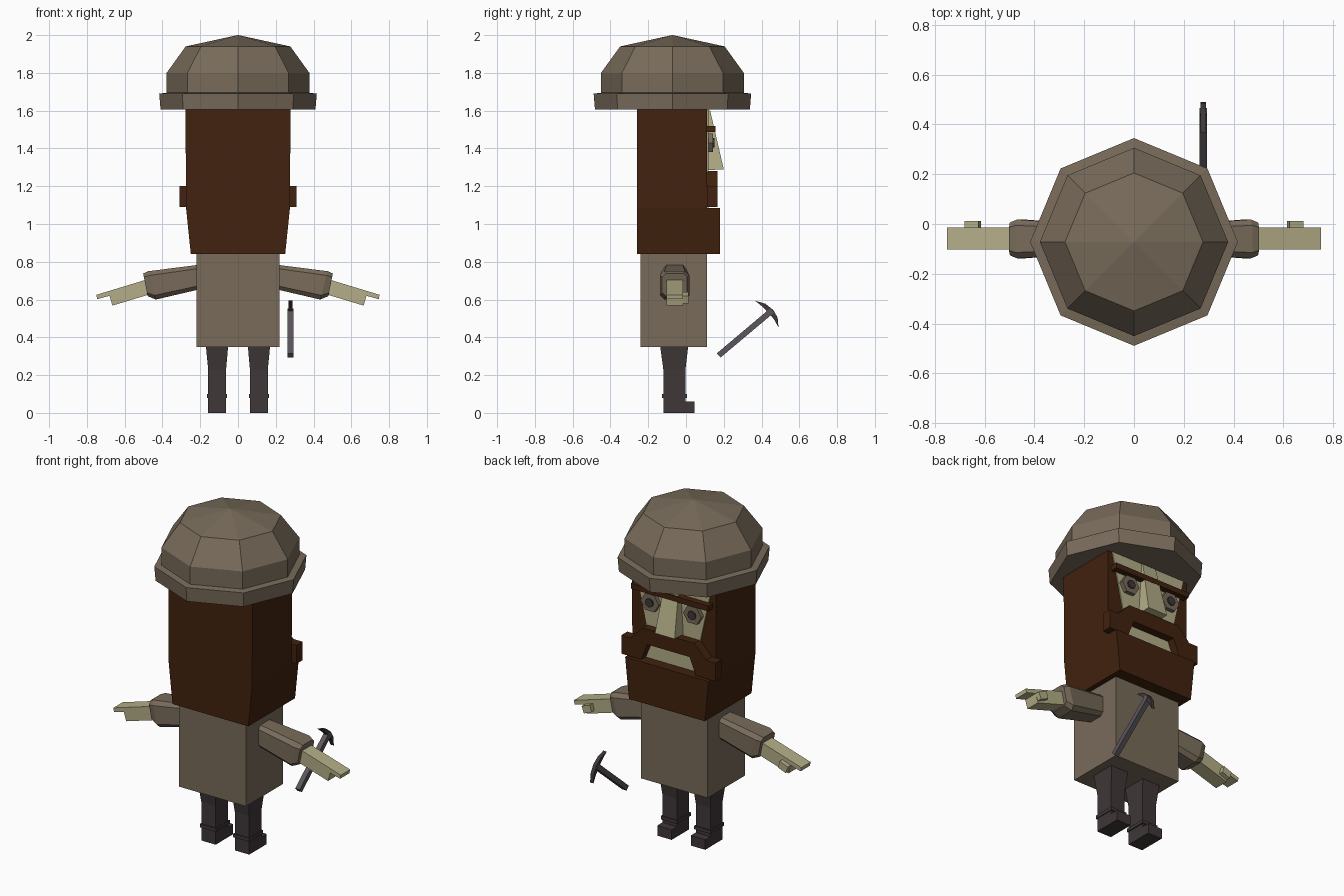
import bpy, bmesh, math

if "Cube" in bpy.data.objects:
    bpy.data.objects.remove(bpy.data.objects["Cube"])


def material(name, rgb):
    """Flat colour from 0-255 display values."""
    lin = [(c / 255 / 12.92) if c < 11 else ((c / 255 + 0.055) / 1.055) ** 2.4 for c in rgb]
    m = bpy.data.materials.new(name)
    m.diffuse_color = (*lin, 1)
    m.use_nodes = True
    m.node_tree.nodes["Principled BSDF"].inputs["Base Color"].default_value = m.diffuse_color
    return m


CLOTH = material("brown_cloth", (120, 107, 90))
HAIR = material("dark_brown_hair", (65, 34, 14))
SKIN = material("pale_skin", (180, 174, 136))
BOOT = material("dark_grey", (63, 55, 56))
STEEL = material("steel_grey", (92, 86, 92))


def loft(name, rings, mat):
    """Skin a list of equal-length point rings and cap both ends."""
    bm = bmesh.new()
    loops = [[bm.verts.new(p) for p in ring] for ring in rings]
    n = len(loops[0])
    for a, b in zip(loops, loops[1:]):
        for i in range(n):
            j = (i + 1) % n
            bm.faces.new((a[i], a[j], b[j], b[i]))
    bm.faces.new(loops[0][::-1])
    bm.faces.new(loops[-1])
    bmesh.ops.recalc_face_normals(bm, faces=bm.faces)
    me = bpy.data.meshes.new(name)
    bm.to_mesh(me)
    bm.free()
    me.materials.append(mat)
    ob = bpy.data.objects.new(name, me)
    bpy.context.collection.objects.link(ob)
    return ob


def rect_z(x0, x1, y0, y1, z):
    return [(x0, y0, z), (x1, y0, z), (x1, y1, z), (x0, y1, z)]


def box(name, x0, x1, y0, y1, z0, z1, mat):
    return loft(name, [rect_z(x0, x1, y0, y1, z0), rect_z(x0, x1, y0, y1, z1)], mat)


def prism_y(name, pts, y0, y1, mat):
    """Extrude an x-z outline along y."""
    return loft(name, [[(x, y, z) for x, z in pts] for y in (y0, y1)], mat)


def prism_x(name, pts, x0, x1, mat):
    """Extrude a y-z outline along x."""
    return loft(name, [[(x, y, z) for y, z in pts] for x in (x0, x1)], mat)


def mirrored(half):
    """Complete a right-half outline across x = 0."""
    return half + [(-x, z) for x, z in reversed(half)]


# Helmet: eight-sided dome with a raised rim
profile = [(0.41, 1.605), (0.417, 1.69), (0.378, 1.695), (0.378, 1.80), (0.277, 1.94), (0.002, 2.0)]
loft("helmet", [[(r * math.cos(k * math.pi / 4), -0.072 + r * math.sin(k * math.pi / 4), z)
                 for k in range(8)] for r, z in profile], CLOTH)

# Hair block with the beard stepping forward at the bottom
loft("head_and_beard", [rect_z(-0.25, 0.25, -0.26, 0.18, 0.842),
                        rect_z(-0.275, 0.275, -0.26, 0.18, 1.085),
                        rect_z(-0.275, 0.275, -0.26, 0.112, 1.086),
                        rect_z(-0.278, 0.278, -0.26, 0.112, 1.62)], HAIR)

# Face plates
prism_y("face", mirrored([(0.17, 1.25), (0.25, 1.605)]), 0.11, 0.118, SKIN)
prism_y("mouth", mirrored([(0.185, 1.085), (0.14, 1.20)]), 0.11, 0.118, SKIN)
prism_y("moustache", mirrored([(0.14, 1.19), (0.18, 1.09), (0.31, 1.09), (0.31, 1.20),
                               (0.25, 1.20), (0.17, 1.28)]), 0.11, 0.166, HAIR)
box("eyebrow", -0.255, 0.255, 0.11, 0.155, 1.488, 1.52, HAIR)

# Wedge nose
loft("nose", [[(-0.065, 0.115, 1.285), (0.065, 0.115, 1.285), (0.065, 0.2, 1.29), (-0.065, 0.2, 1.29)],
              [(-0.045, 0.115, 1.6), (0.045, 0.115, 1.6), (0.045, 0.128, 1.6), (-0.045, 0.128, 1.6)]], SKIN)

# Torso
box("body", -0.22, 0.22, -0.24, 0.11, 0.35, 0.845, CLOTH)


def sleeve_ring(x, zc, hy, hz, lean):
    """Chamfered cross-section of the sleeve."""
    c = 0.7
    pts = [(-1, -c), (-c, -1), (c, -1), (1, -c), (1, c), (c, 1), (-c, 1), (-1, c)]
    return [(x + lean * b, -0.06 + hy * a, zc + hz * b) for a, b in pts]


for s, side in ((-1, "left"), (1, "right")):
    def flip(ring):
        return [(s * x, y, z) for x, y, z in ring]

    # Eyes
    for part, r, y1, mat, n in (("eye", 0.06, 0.142, CLOTH, 6), ("pupil", 0.027, 0.15, BOOT, 8)):
        prism_y(f"{side}_{part}", [(s * 0.14 + r * math.cos(2 * math.pi * k / n),
                                    1.43 + 0.95 * r * math.sin(2 * math.pi * k / n))
                                   for k in range(n)], 0.11, y1, mat)

    # Arm: sleeve flaring outwards, flat hand, thumb
    loft(f"{side}_sleeve", [flip(r) for r in (
        sleeve_ring(0.20, 0.72, 0.06, 0.065, 0.0),
        sleeve_ring(0.455, 0.675, 0.078, 0.075, 0.02),
        sleeve_ring(0.49, 0.678, 0.066, 0.06, 0.012))], CLOTH)
    hand = [(0.47, 0.71), (0.75, 0.625), (0.745, 0.602), (0.68, 0.62), (0.665, 0.568), (0.47, 0.627)]
    prism_y(f"{side}_hand", [(s * x, z) for x, z in hand], -0.103, -0.015, SKIN)
    prism_y(f"{side}_thumb", [(s * x, z) for x, z in
                              [(0.625, 0.64), (0.68, 0.62), (0.665, 0.58), (0.615, 0.60)]],
            -0.016, 0.012, SKIN)

    # Leg, ankle band and foot
    loft(f"{side}_leg", [flip(r) for r in (
        rect_z(0.063, 0.158, -0.12, -0.003, 0.0),
        rect_z(0.063, 0.158, -0.12, -0.003, 0.23),
        rect_z(0.052, 0.17, -0.137, 0.012, 0.355))], BOOT)
    loft(f"{side}_ankle_band", [flip(rect_z(0.057, 0.163, -0.127, 0.004, z)) for z in (0.08, 0.10)], BOOT)
    loft(f"{side}_foot", [flip(rect_z(0.063, 0.158, -0.12, 0.045, z)) for z in (0.0, 0.06)], BOOT)

# Pickaxe: slanted handle and curved two-pointed head
prism_x("pickaxe_handle", [(0.163, 0.315), (0.183, 0.293), (0.465, 0.53), (0.445, 0.553)],
        0.263, 0.293, STEEL)
prism_x("pickaxe_head", [(0.365, 0.594), (0.42, 0.578), (0.462, 0.545), (0.485, 0.505), (0.49, 0.452),
                         (0.468, 0.492), (0.442, 0.525), (0.41, 0.558)], 0.267, 0.289, BOOT)
